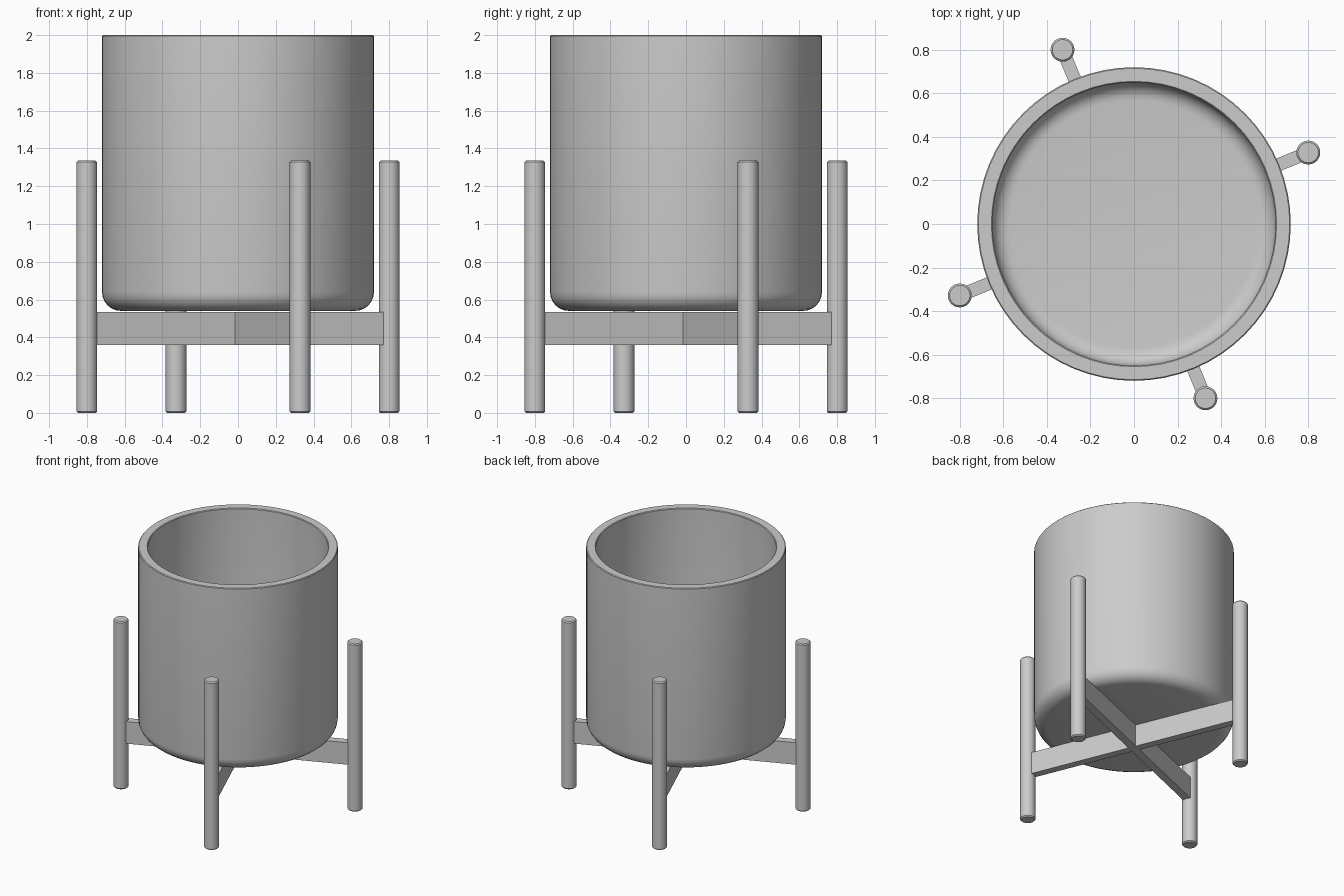
import bpy
import bmesh
from math import sin, cos, pi, radians
from mathutils import Matrix

cube = bpy.data.objects.get("Cube")
if cube:
    bpy.data.objects.remove(cube, do_unlink=True)

TURN = radians(22.3)      # stand is turned against the axes
LEG_DIST, LEG_R, LEG_H = 0.865, 0.055, 1.335

grey = bpy.data.materials.new("plain_grey")
grey.use_nodes = True
grey.diffuse_color = (0.6, 0.6, 0.6, 1)
grey.node_tree.nodes["Principled BSDF"].inputs["Base Color"].default_value = (0.6, 0.6, 0.6, 1)


def add_object(name, bm, smooth=True):
    bmesh.ops.recalc_face_normals(bm, faces=bm.faces)
    mesh = bpy.data.meshes.new(name)
    bm.to_mesh(mesh)
    bm.free()
    mesh.materials.append(grey)
    obj = bpy.data.objects.new(name, mesh)
    bpy.context.collection.objects.link(obj)
    if smooth:
        bpy.ops.object.select_all(action="DESELECT")
        obj.select_set(True)
        bpy.context.view_layer.objects.active = obj
        bpy.ops.object.shade_smooth_by_angle(angle=radians(35))
    return obj


def lathe(name, profile, sides):
    """Spin an (r, z) profile about the z axis."""
    bm = bmesh.new()
    verts = [bm.verts.new((r, 0, z)) for r, z in profile]
    edges = [bm.edges.new(pair) for pair in zip(verts, verts[1:])]
    bmesh.ops.spin(bm, geom=verts + edges, cent=(0, 0, 0), axis=(0, 0, 1),
                   angle=2 * pi, steps=sides)
    bmesh.ops.remove_doubles(bm, verts=bm.verts, dist=0.0001)
    return add_object(name, bm)


def corner(r, z, radius, steps=6):
    """Quarter arc from the floor up to the wall."""
    return [(r - radius + radius * sin(a), z + radius - radius * cos(a))
            for a in (i * pi / 2 / steps for i in range(steps + 1))]


# Pot: rounded foot, straight wall, flat rim and hollow inside
outside = [(0, 0.54)] + corner(0.72, 0.54, 0.1)
inside = corner(0.65, 0.61, 0.08)[::-1] + [(0, 0.61)]
rim = [(0.72, 1.995), (0.715, 2.0), (0.655, 2.0), (0.65, 1.995)]
lathe("pot", outside + rim + inside, 64)

# Legs: four round posts with slightly eased ends
e = 0.008
post = [(0, 0), (LEG_R - e, 0), (LEG_R, e), (LEG_R, LEG_H - e), (LEG_R - e, LEG_H), (0, LEG_H)]
for i, side in enumerate(("left", "back", "right", "front")):
    a = TURN + i * pi / 2
    leg = lathe(side + "_leg", post, 24)
    leg.location = (LEG_DIST * cos(a), LEG_DIST * sin(a), 0)

# Cross bars: one full bar and two halves that butt against it
BAR_W, BAR_LOW, BAR_TOP, BAR_END = 0.06, 0.36, 0.535, 0.825


def bar(name, start, end, angle):
    bm = bmesh.new()
    bmesh.ops.create_cube(bm, size=1)
    bmesh.ops.scale(bm, verts=bm.verts, vec=(end - start, BAR_W, BAR_TOP - BAR_LOW))
    bmesh.ops.translate(bm, verts=bm.verts, vec=((start + end) / 2, 0, (BAR_LOW + BAR_TOP) / 2))
    bmesh.ops.rotate(bm, verts=bm.verts, matrix=Matrix.Rotation(angle, 3, "Z"))
    add_object(name, bm, smooth=False)


bar("cross_bar", -BAR_END, BAR_END, TURN)
bar("back_half_bar", BAR_W / 2, BAR_END, TURN + pi / 2)
bar("front_half_bar", BAR_W / 2, BAR_END, TURN - pi / 2)
